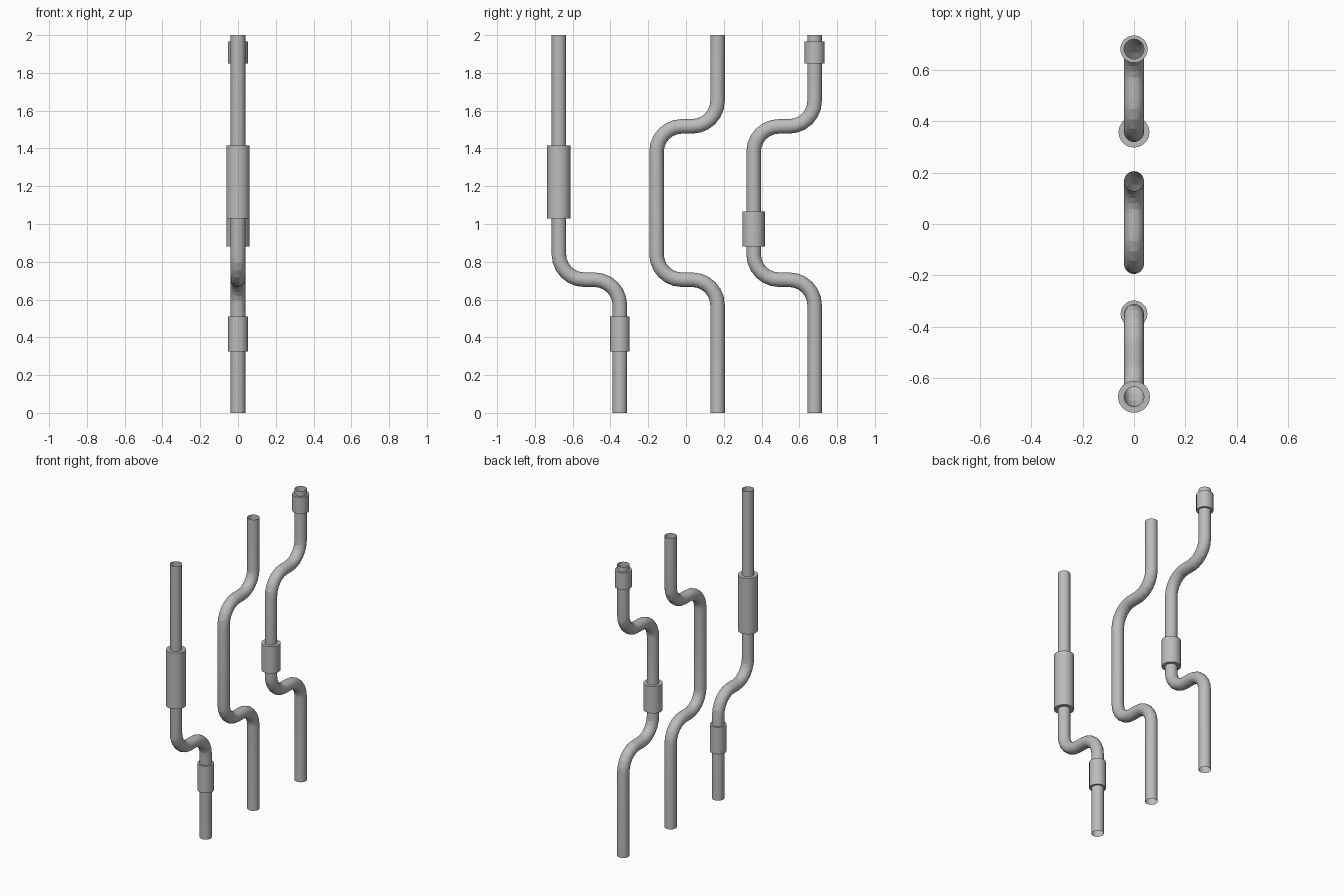
import bpy, bmesh, math
from mathutils import Vector

if "Cube" in bpy.data.objects:
    bpy.data.objects.remove(bpy.data.objects["Cube"])

SIDES, STEPS, R, BEND = 32, 6, 0.0385, 0.135

grey = bpy.data.materials.new("pipe grey")
grey.diffuse_color = (0.5, 0.5, 0.5, 1)
grey.use_nodes = True
grey.node_tree.nodes["Principled BSDF"].inputs["Base Color"].default_value = grey.diffuse_color


def finish(name, bm):
    me = bpy.data.meshes.new(name)
    bm.to_mesh(me)
    bm.free()
    ob = bpy.data.objects.new(name, me)
    bpy.context.collection.objects.link(ob)
    me.materials.append(grey)
    bpy.context.view_layer.objects.active = ob
    ob.select_set(True)
    bpy.ops.object.shade_smooth_by_angle(angle=math.radians(12))
    ob.select_set(False)


def loft(bm, rings):
    for a, b in zip(rings, rings[1:]):
        for i in range(SIDES):
            j = (i + 1) % SIDES
            bm.faces.new((a[i], a[j], b[j], b[i]))


def rounded(corners):
    """Centre line (point, direction) with circular arcs at right-angle corners."""
    pts = [Vector((0, y, z)) for y, z in corners]
    path = [(pts[0], (pts[1] - pts[0]).normalized())]
    for p, c, n in zip(pts, pts[1:], pts[2:]):
        d0, d1 = (c - p).normalized(), (n - c).normalized()
        centre = c - d0 * BEND + d1 * BEND
        for k in range(STEPS + 1):
            t = math.pi / 2 * k / STEPS
            s, co = math.sin(t), math.cos(t)
            path.append((centre + (d0 * s - d1 * co) * BEND, d0 * co + d1 * s))
    path.append((pts[-1], (pts[-1] - pts[-2]).normalized()))
    return path


def pipe(name, corners):
    # open-ended tube swept along the centre line
    bm = bmesh.new()
    rings = []
    side = Vector((1, 0, 0))
    for p, d in rounded(corners):
        up = d.cross(side)
        rings.append([bm.verts.new(p + (side * math.cos(a) + up * math.sin(a)) * R)
                      for a in (2 * math.pi * i / SIDES for i in range(SIDES))])
    loft(bm, rings)
    finish(name, bm)


def sleeve(name, y, z0, z1, r):
    # collar with ring-shaped ends
    bm = bmesh.new()
    rings = [[bm.verts.new((q * math.cos(a), y + q * math.sin(a), z))
              for a in (2 * math.pi * i / SIDES for i in range(SIDES))]
             for q, z in ((R, z0), (r, z0), (r, z1), (R, z1))]
    loft(bm, rings)
    finish(name, bm)


LOW, HIGH = 0.705, 1.517
# single-offset pipe and its sleeves
pipe("offset_pipe", [(-0.35, 0), (-0.35, LOW), (-0.673, LOW), (-0.673, 2)])
sleeve("offset_pipe_lower_sleeve", -0.35, 0.325, 0.51, 0.052)
sleeve("offset_pipe_upper_sleeve", -0.673, 1.03, 1.415, 0.062)

# two detour pipes
for name, y in (("middle_pipe", 0.167), ("end_pipe", 0.681)):
    x = y - 0.323
    pipe(name, [(y, 0), (y, LOW), (x, LOW), (x, HIGH), (y, HIGH), (y, 2)])
sleeve("end_pipe_lower_sleeve", 0.358, 0.88, 1.065, 0.06)
sleeve("end_pipe_upper_sleeve", 0.681, 1.85, 1.965, 0.053)
